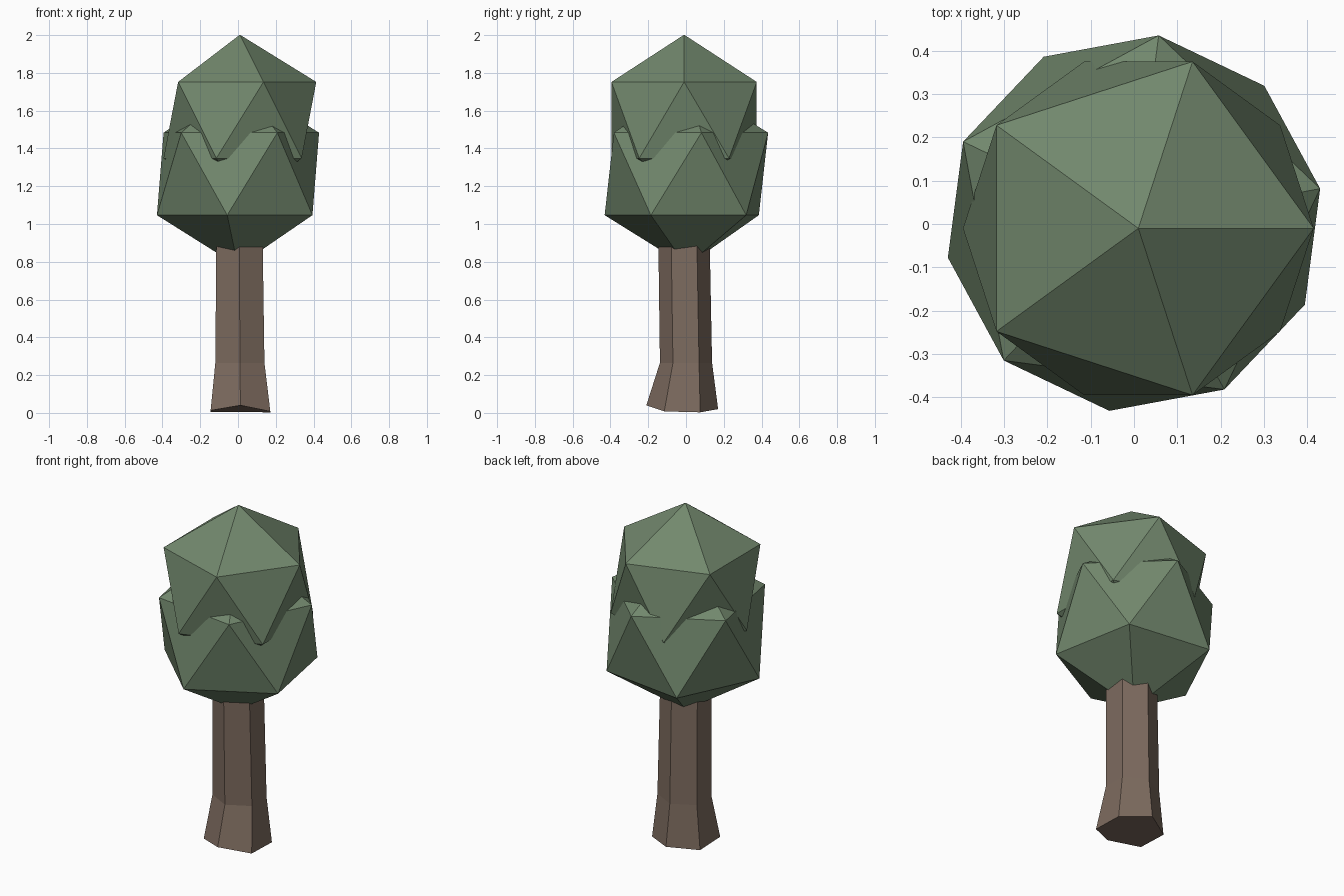
import bpy, bmesh, math
from mathutils import Matrix

if "Cube" in bpy.data.objects:
    bpy.data.objects.remove(bpy.data.objects["Cube"])


def material(name, rgb):
    m = bpy.data.materials.new(name)
    m.diffuse_color = (*rgb, 1)
    m.use_nodes = True
    m.node_tree.nodes["Principled BSDF"].inputs["Base Color"].default_value = m.diffuse_color
    return m


GREEN = material("leaf green", (0.168, 0.246, 0.153))
BROWN = material("bark brown", (0.205, 0.147, 0.114))


def finish(name, bm, mat):
    bmesh.ops.recalc_face_normals(bm, faces=bm.faces)
    me = bpy.data.meshes.new(name)
    bm.to_mesh(me)
    bm.free()
    me.materials.append(mat)
    ob = bpy.data.objects.new(name, me)
    bpy.context.collection.objects.link(ob)
    return ob


def foliage(name, centre, radius, turn):
    bm = bmesh.new()
    mat = Matrix.Translation(centre) @ Matrix.Rotation(math.radians(turn), 4, 'Z')
    bmesh.ops.create_icosphere(bm, subdivisions=1, radius=radius, matrix=mat)
    finish(name, bm, GREEN)


# Two overlapping leaf clumps
foliage("upper_foliage", (0.01, -0.01, 1.55), 0.452, 0)
foliage("lower_foliage", (0, 0.002, 1.265), 0.488, 10.5)

# Six-sided trunk: centre x, centre y, half width x, half depth y, z
rings = [(0.013, -0.02, 0.158, 0.19, 0.0),
         (0.01, 0.0, 0.13, 0.138, 0.265),
         (0.008, -0.01, 0.123, 0.136, 0.88),
         (0.008, -0.01, 0.122, 0.136, 1.0)]
foot_lift = [0.04, 0.008, 0.003, 0.02, 0.006, 0.013]  # uneven cut at the ground
bm = bmesh.new()
loops = []
for i, (cx, cy, rx, ry, z) in enumerate(rings):
    loop = []
    for k in range(6):
        a = math.radians(-90 + 60 * k)
        x = cx + rx * math.cos(a) / math.cos(math.radians(30))
        lift = foot_lift[k] if i == 0 else 0
        loop.append(bm.verts.new((x, cy + ry * math.sin(a), z + lift)))
    loops.append(loop)
for lo, hi in zip(loops, loops[1:]):
    for k in range(6):
        n = (k + 1) % 6
        bm.faces.new((lo[k], lo[n], hi[n], hi[k]))
bm.faces.new(loops[0][::-1])
bm.faces.new(loops[-1])
finish("trunk", bm, BROWN)
